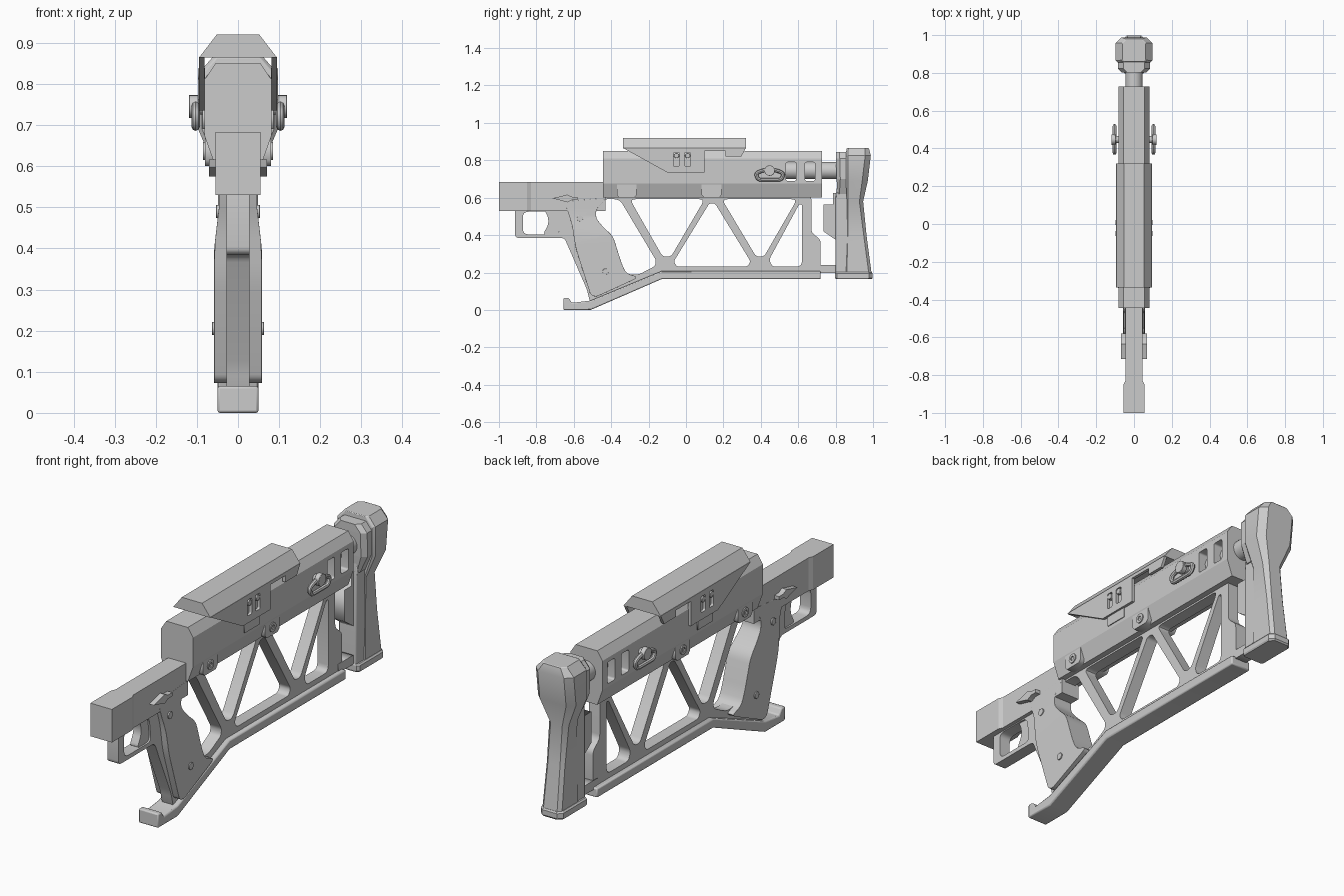
import bpy, bmesh, math
from mathutils import Vector, Matrix

if "Cube" in bpy.data.objects:
    bpy.data.objects.remove(bpy.data.objects["Cube"])

SIDE = Matrix(((0, 0, 1, 0), (1, 0, 0, 0), (0, 1, 0, 0), (0, 0, 0, 1)))  # local xy -> world yz


def finish(name, bm, mirror=False, bevel=0, segs=2, smooth=True):
    bmesh.ops.remove_doubles(bm, verts=bm.verts, dist=1e-5)
    bmesh.ops.recalc_face_normals(bm, faces=bm.faces)
    me = bpy.data.meshes.new(name)
    bm.to_mesh(me)
    bm.free()
    ob = bpy.data.objects.new(name, me)
    bpy.context.collection.objects.link(ob)
    if bevel:
        m = ob.modifiers.new("bevel", 'BEVEL')
        m.width, m.segments, m.limit_method = bevel, segs, 'ANGLE'
        m.angle_limit = math.radians(50)
    if mirror:
        ob.modifiers.new("mirror", 'MIRROR').use_mirror_merge = False
    if smooth:
        bpy.ops.object.select_all(action='DESELECT')
        bpy.context.view_layer.objects.active = ob
        ob.select_set(True)
        bpy.ops.object.shade_smooth_by_angle(angle=math.radians(30))
    return ob


def rounded(pts, r, n=4):
    """Replace each corner by a short curve."""
    if not r:
        return [Vector(p) for p in pts]
    out = []
    for i, p in enumerate(pts):
        p = Vector(p)
        a, b = Vector(pts[i - 1]) - p, Vector(pts[(i + 1) % len(pts)]) - p
        d = min(r, a.length * .45, b.length * .45)
        a, b = p + a.normalized() * d, p + b.normalized() * d
        for k in range(n + 1):
            t = k / n
            out.append(a * (1 - t) ** 2 + p * 2 * t * (1 - t) + b * t * t)
    return out


def curve_bm(loops, extrude=0, tube=0):
    cu = bpy.data.curves.new("tmp", 'CURVE')
    cu.dimensions = '3D' if tube else '2D'
    cu.fill_mode = 'FULL' if tube else 'BOTH'
    cu.extrude, cu.bevel_depth, cu.bevel_resolution = extrude, tube, 2
    for lp in loops:
        s = cu.splines.new('POLY')
        s.points.add(len(lp) - 1)
        for q, v in zip(s.points, lp):
            q.co = (v.x, v.y, 0, 1)
        s.use_cyclic_u = True
    ob = bpy.data.objects.new("tmp", cu)
    bpy.context.collection.objects.link(ob)
    dg = bpy.context.evaluated_depsgraph_get()
    me = bpy.data.meshes.new_from_object(ob.evaluated_get(dg))
    bm = bmesh.new()
    bm.from_mesh(me)
    bpy.data.objects.remove(ob)
    bpy.data.meshes.remove(me)
    bpy.data.curves.remove(cu)
    return bm


def prism(name, pts, x0, x1, holes=(), r=0, hole_r=0, **kw):
    """Side profile (y, z) extruded from x0 to x1."""
    bm = curve_bm([rounded(pts, r)] + [rounded(h, hole_r) for h in holes], (x1 - x0) / 2)
    bm.transform(Matrix.Translation(((x0 + x1) / 2, 0, 0)) @ SIDE)
    return finish(name, bm, **kw)


def loft(name, rings, **kw):
    bm = bmesh.new()
    vs = [[bm.verts.new(p) for p in ring] for ring in rings]
    n = len(vs[0])
    for a, b in zip(vs, vs[1:]):
        for i in range(n):
            bm.faces.new((a[i], a[(i + 1) % n], b[(i + 1) % n], b[i]))
    bm.faces.new(vs[0])
    bm.faces.new(vs[-1])
    return finish(name, bm, **kw)


def rect(a, b, c, d):
    return [(a, c), (b, c), (b, d), (a, d)]


def disc(y, z, r, n=20):
    return [(y + r * math.cos(2 * math.pi * i / n), z + r * math.sin(2 * math.pi * i / n)) for i in range(n)]


def along_y(half, ys):
    """Symmetric x-z section from its right half, repeated at each y."""
    sec = half + [(-x, z) for x, z in reversed(half)]
    return [[(x, y, z) for x, z in sec] for y in ys]


def stack(levels):
    """Octagonal sections: z, half width, front y, back y, front and back chamfer."""
    out = []
    for z, w, f, b, cf, cb in levels:
        half = [(w - cf, f), (w, f + cf), (w, b - cb), (w - cb, b)]
        out.append([(x, y, z) for x, y in half] + [(-x, y, z) for x, y in reversed(half)])
    return out


# trigger housing block
plan = [(.055, -1), (.055, -.85), (.046, -.83), (.046, -.43)]
loft("trigger_housing", [[(x, y, z) for x, y in plan] + [(-x, y, z) for x, y in reversed(plan)]
                         for z in (.53, .683)], smooth=False)

# central web: trigger guard, front strap and truss
web = [(-.914, .56), (-.914, .385), (-.65, .385), (-.53, .11), (-.51, .03), (-.13, .19), (.72, .19),
       (.72, .375), (.67, .415), (.67, .61), (-.48, .62), (-.5, .56)]
prism("truss_frame", web, -.028, .028, r=.02, hole_r=.03, holes=[
    [(-.872, .525), (-.872, .404), (-.674, .404), (-.69, .525)],
    [(-.45, .592), (-.355, .592), (-.16, .265), (-.165, .235), (-.26, .185), (-.36, .2), (-.43, .40), (-.5, .5)],
    [(-.30, .592), (.10, .592), (-.08, .285), (-.125, .285)],
    [(.125, .57), (.155, .57), (.345, .26), (.33, .232), (-.05, .232), (-.065, .26)],
    [(.192, .592), (.594, .592), (.417, .285), (.375, .285)],
    [(.62, .565), (.605, .565), (.445, .27), (.46, .232), (.62, .232)]])
prism("trigger", [(-.76, .54), (-.738, .50), (-.735, .46), (-.765, .402), (-.68, .402), (-.68, .54)],
      -.02, .02, r=.02)

# bottom rail with front lip
prism("bottom_rail", [(-.655, 0), (-.655, .065), (-.628, .065), (-.61, .038), (-.51, .05), (-.13, .208),
                      (.72, .208), (.72, .165), (-.13, .165), (-.51, 0)], -.05, .05, bevel=.006)

# rounded hand grip, slimmer towards the top
grip = prism("grip", [(-.65, .58), (-.61, .46), (-.59, .33), (-.51, .08), (-.48, .07), (-.25, .175), (-.32, .195),
                      (-.345, .25), (-.39, .395), (-.44, .44), (-.482, .49), (-.48, .54), (-.42, .60)],
             -.058, .058, r=.04, bevel=.022, segs=4)
for v in grip.data.vertices:
    v.co.x *= 1 - .2 * min(1, max(0, (v.co.z - .40) / .1))
for i, (y, z, x) in enumerate([(-.567, .49, .053), (-.43, .205, .063)]):
    prism(f"grip_pin_{i}", disc(y, z, .016), -x, x, bevel=.004)
prism("safety_lever", [(-.715, .597), (-.66, .61), (-.635, .617), (-.61, .605), (-.58, .605), (-.58, .588),
                       (-.61, .588), (-.635, .575), (-.66, .583)], -.07, .07)

# receiver with two windows onto the tube
body = loft("receiver", along_y([(.055, .60), (.082, .675), (.082, .81), (.055, .85)], (-.445, .727)), smooth=False)
for i, y in enumerate((.562, .663)):
    cut = prism(f"window_cutter_{i}", rect(y - .027, y + .027, .69, .79), -.2, .2, r=.01)
    cut.hide_render = True
    cut.hide_viewport = False
    cut.display_type = 'WIRE'
    m = body.modifiers.new("window", 'BOOLEAN')
    m.object, m.operation, m.solver = cut, 'DIFFERENCE', 'EXACT'
tube = disc(0, .745, .046, 28)
loft("buffer_tube", [[(x, y, z) for x, z in tube] for y in (.5, .83)])

# upper cover: roof and side panels
loft("cover_roof", along_y([(.095, .864), (.052, .92)], (-.337, .32)), smooth=False)
prism("cover_side", [(-.337, .866), (-.10, .735), (.10, .735), (.10, .85), (.21, .85), (.21, .82), (.295, .82),
                     (.32, .866)], .081, .095, mirror=True, hole_r=.008,
      holes=[rect(-.067, -.035, .768, .842), rect(-.007, .025, .768, .842)])
for i, y in enumerate((-.051, .009)):
    prism(f"cover_screw_{i}", disc(y, .825, .014, 12), .08, .097, mirror=True, bevel=.003)
prism("side_plate", rect(-.075, .035, .69, .74), .075, .086, mirror=True, smooth=False)

# mounting lugs with ring-headed screws
for i, y in enumerate((-.317, .137)):
    prism(f"lug_{i}", [(y - .053, .675), (y - .053, .615), (y - .04, .60), (y + .04, .60), (y + .053, .615),
                       (y + .053, .675)], .04, .080, mirror=True, smooth=False)
    prism(f"lug_screw_{i}", disc(y, .637, .022), .07, .085, [disc(y, .637, .011, 6)], mirror=True)

# sling studs and loops
prism("sling_stud", disc(.447, .745, .019), .08, .10, mirror=True)
prism("sling_knob", disc(.447, .745, .028), .096, .119, mirror=True, bevel=.006)
bm = curve_bm([rounded([(.372, .73), (.385, .696), (.51, .696), (.523, .73), (.48, .748), (.415, .748)], .03)],
              tube=.010)
bm.transform(Matrix.Translation((.103, 0, 0)) @ SIDE)
finish("sling_loop", bm, mirror=True)

# shoulder stock: pad, foot, collar and front plate
loft("butt_pad", stack([(.19, .05, .855, .993, .005, .015), (.40, .046, .86, .965, .005, .015),
                        (.58, .05, .86, .947, .005, .02), (.69, .097, .855, .972, .01, .03),
                        (.825, .097, .855, .988, .01, .03), (.865, .062, .858, .978, .01, .02)]),
     bevel=.003)
loft("butt_foot", stack([(.165, .054, .80, .993, .01, .02), (.172, .058, .797, .998, .01, .02),
                         (.195, .058, .797, .998, .01, .02), (.202, .052, .80, .993, .01, .02)]), smooth=False)
loft("stock_collar", stack([(.62, .05, .81, .87, .01, .005), (.70, .085, .805, .87, .02, .005),
                            (.81, .085, .802, .87, .02, .005), (.845, .055, .802, .87, .02, .005)]), smooth=False)
prism("stock_plate", [(.80, .19), (.80, .60), (.812, .70), (.87, .70), (.87, .19)], -.045, .045, bevel=.005)
prism("stock_catch", [(.81, .625), (.785, .625), (.785, .565), (.735, .565), (.735, .42), (.80, .375), (.81, .375)],
      -.03, .03, smooth=False)
prism("rail_link", rect(.69, .82, .198, .24), -.03, .03, smooth=False)
